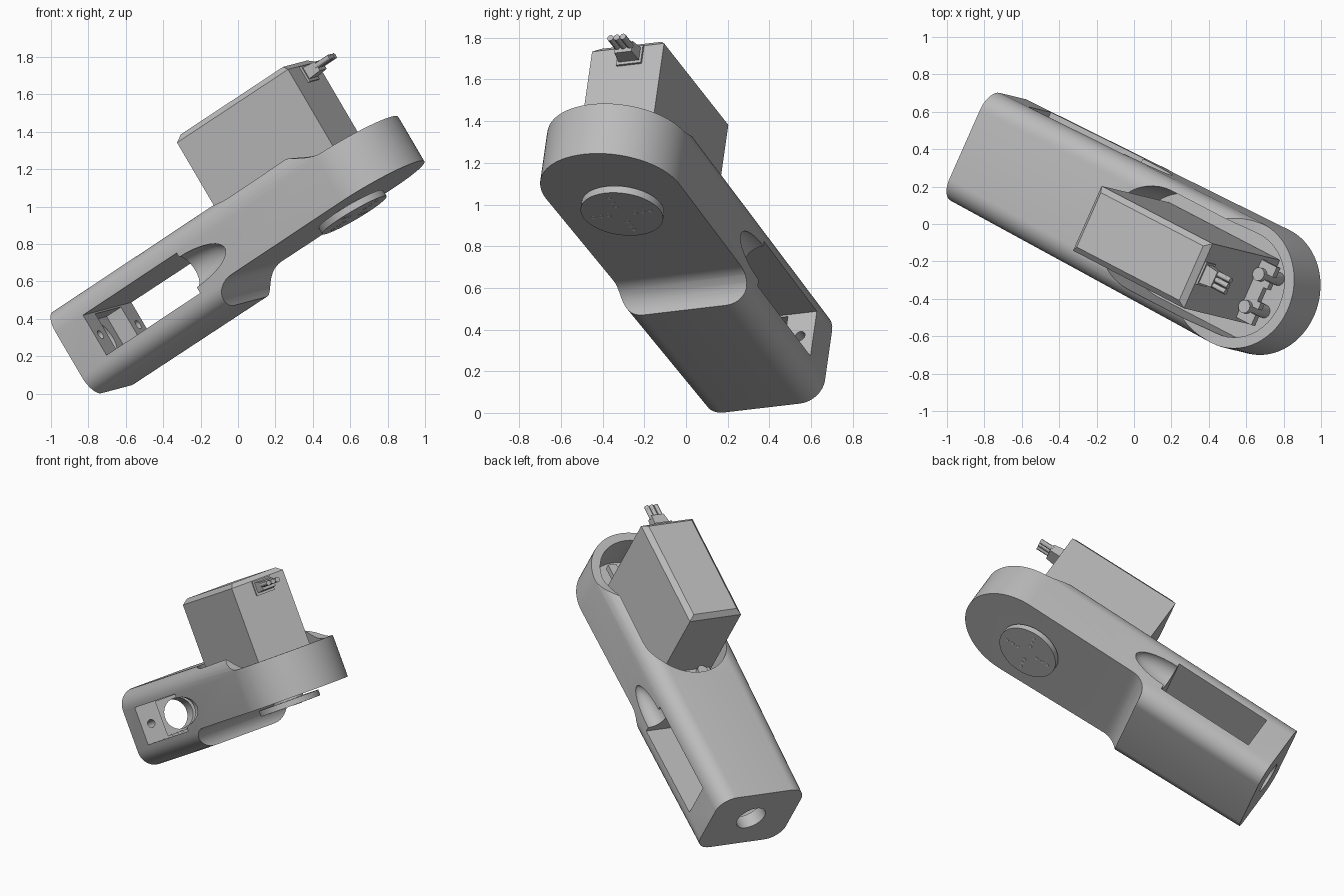
import bpy, bmesh, math
from mathutils import Matrix, Vector

cube = bpy.data.objects.get("Cube")
if cube:
    bpy.data.objects.remove(cube, do_unlink=True)

# Tilted frame of the arm: U along it, V across it, W out of the motor side
U = Vector((0.7656, -0.3981, 0.5053)).normalized()
V = Vector((0.4024, 0.9093, 0.1062))
V = (V - U * V.dot(U)).normalized()
W = U.cross(V)
FRAME = Matrix.Translation(V * 0.072) @ Matrix((U, V, W)).transposed().to_4x4()


def material(name, value):
    m = bpy.data.materials.new(name)
    m.use_nodes = True
    m.diffuse_color = (value, value, value, 1)
    m.node_tree.nodes["Principled BSDF"].inputs["Base Color"].default_value = (value, value, value, 1)
    return m


GREY = material("plain grey", 0.5)
PALE = material("pale grey", 0.72)


def loft(name, rings, mat=GREY):
    """Skin a row of equal-length rings and close both ends."""
    bm = bmesh.new()
    rows = [[bm.verts.new(p) for p in ring] for ring in rings]
    n = len(rows[0])
    for a, b in zip(rows, rows[1:]):
        for i in range(n):
            j = (i + 1) % n
            bm.faces.new((a[i], a[j], b[j], b[i]))
    bm.faces.new(rows[0][::-1])
    bm.faces.new(rows[-1])
    bmesh.ops.recalc_face_normals(bm, faces=bm.faces)
    mesh = bpy.data.meshes.new(name)
    bm.to_mesh(mesh)
    bm.free()
    mesh.materials.append(mat)
    ob = bpy.data.objects.new(name, mesh)
    bpy.context.collection.objects.link(ob)
    return ob


PLACE = {"u": lambda p, h: (h, p[0], p[1]),
         "v": lambda p, h: (p[0], h, p[1]),
         "w": lambda p, h: (p[0], p[1], h)}


def prism(name, pts, axis, lo, hi, mat=GREY):
    return loft(name, [[PLACE[axis](p, h) for p in pts] for h in (lo, hi)], mat)


def rect(a0, a1, b0, b1):
    return [(a0, b0), (a1, b0), (a1, b1), (a0, b1)]


def arc(a, b, r, start, end, n):
    step = math.radians(end - start) / n
    return [(a + r * math.cos(math.radians(start) + step * i),
             b + r * math.sin(math.radians(start) + step * i)) for i in range(n + 1)]


def circle(a, b, r, n=32):
    return arc(a, b, r, 0, 360, n)[:-1]


def stadium(a0, a1, r, n=24):
    return arc(a1, 0, r, -90, 90, n) + arc(a0, 0, r, 90, 270, n)


def activate(ob):
    bpy.ops.object.select_all(action='DESELECT')
    ob.select_set(True)
    bpy.context.view_layer.objects.active = ob


def cut(ob, *cutters):
    for c in cutters:
        mod = ob.modifiers.new("cut", 'BOOLEAN')
        mod.operation = 'DIFFERENCE'
        mod.solver = 'EXACT'
        mod.object = c
        activate(ob)
        bpy.ops.object.modifier_apply(modifier=mod.name)
        bpy.data.objects.remove(c, do_unlink=True)


# Arm housing: tapered rounded tube with a round far end
LOW, TOP, TIP, R = 0.39, 0.90, 1.21, 0.35


def section(u, half):
    r = min(0.115, half * 0.9)
    ring = []
    for sv, sw, start in ((1, 1, 0), (-1, 1, 90), (-1, -1, 180), (1, -1, 270)):
        cw = TOP - r if sw > 0 else LOW + r
        ring += arc(sv * (half - r), cw, r, start, start + 90, 8)
    return [(u, p, q) for p, q in ring]


rings = [section(-0.63, 0.318), section(0.3, 0.334)]
for i in range(21):
    t = math.radians(i * 4.4)
    rings.append(section(TIP + R * math.sin(t), R * math.cos(t)))
arm = loft("arm_housing", rings)

# Step under the arm and ramp down to the round end
under = arc(0.43, LOW, 0.13, 180, 90, 10) + [(1.8, 0.52), (1.8, 0.2), (0.30, 0.2)]
cut(arm, prism("under_cutter", under, "v", -0.6, 0.6))
ramp = []
for i in range(13):
    t = i / 12
    ramp.append((0.95 + 0.3 * t, 0.902 - 0.102 * t * t * (3 - 2 * t)))
ramp += [(1.8, 0.80), (1.8, 1.1), (0.95, 1.1)]
cut(arm, prism("ramp_cutter", ramp, "v", -0.6, 0.6))

# Motor pocket, side window, recess and holes in the low end
cut(arm,
    prism("pocket_cutter", stadium(0.65, TIP, 0.29), "w", 0.57, 1.2),
    prism("window_cutter", rect(-0.44, 0.22, 0.53, 0.78), "v", -0.6, 0.6),
    prism("recess_cutter", rect(-0.17, 0.17, 0.54, 0.77), "u", -0.54, -0.4),
    prism("end_hole_cutter", circle(0, 0.65, 0.1), "u", -0.8, -0.4))
for side in (-1, 1):
    cut(arm, prism("screw_hole_cutter", circle(side * 0.25, 0.65, 0.026, 16), "u", -0.55, -0.4))
    # Cable groove fading out of the window
    groove = []
    for i in range(15):
        t = math.radians(-84 + 12 * i)
        groove.append([(0.21 + 0.27 * math.sin(t), p, q)
                       for p, q in circle(side * 0.33, 0.66, 0.095 * math.cos(t), 24)])
    cut(arm, loft("groove_cutter", groove))

# Motor body with a chamfered lid
C, END = 0.03, 1.26


def lid_ring(inset, w):
    return [(p, q, w) for p, q in rect(0.485 + inset, END - inset, -0.19 + inset, 0.19 - inset)]


loft("motor_body", [lid_ring(0, 0.58), lid_ring(0, 1.325 - C), lid_ring(C, 1.325)])

# Mounting flange with open screw slots and screws at both ends
flange = prism("motor_flange", rect(0.38, 1.365, -0.17, 0.17), "w", 0.715, 0.755)
for u, out in ((1.295, 1), (0.45, -1)):
    tip = u + out * 0.1
    for v in (-0.095, 0.095):
        slot = rect(min(u, tip), max(u, tip), v - 0.016, v + 0.016)
        cut(flange, prism("slot_cutter", slot, "w", 0.6, 0.9))
        prism("flange_screw", circle(u, v, 0.036, 20), "w", 0.57, 0.785)
    edge = u + out * 0.045
    cut(flange, prism("notch_cutter", rect(min(edge, tip), max(edge, tip), -0.04, 0.04), "w", 0.6, 0.9))

# Cable plug on the motor end
prism("plug_plate", rect(-0.045, 0.085, 1.195, 1.29), "u", END - 0.01, END + 0.012)
loft("plug", [[(u, p, q) for p, q in rect(0.02 - h, 0.02 + h, 1.245 - k, 1.245 + k)]
              for u, h, k in ((END, 0.055, 0.036), (END + 0.085, 0.045, 0.028))])
for i in (-1, 0, 1):
    prism("cable_stub", circle(0.02 + i * 0.033, 1.25, 0.016, 12), "u", END + 0.07, END + 0.17)

# Output horn under the round end, with rows of small dots
HORN = 1.081
prism("horn_neck", circle(HORN, 0, 0.1), "w", 0.50, 0.58)
prism("output_horn", circle(HORN, 0, 0.2, 64), "w", 0.467, 0.505)
for du, dv in ((1, 0), (-1, 0), (0, 1), (0, -1)):
    for d in (0.07, 0.11, 0.15):
        prism("horn_dot", circle(HORN + du * d, dv * d, 0.011, 12), "w", 0.464, 0.470, PALE)

# Tilt everything into place and shade
for ob in bpy.context.collection.objects:
    if ob.type == 'MESH' and ob.data.materials and ob.data.materials[0] in (GREY, PALE):
        ob.data.transform(FRAME)
        activate(ob)
        bpy.ops.object.shade_smooth_by_angle(angle=math.radians(30))
